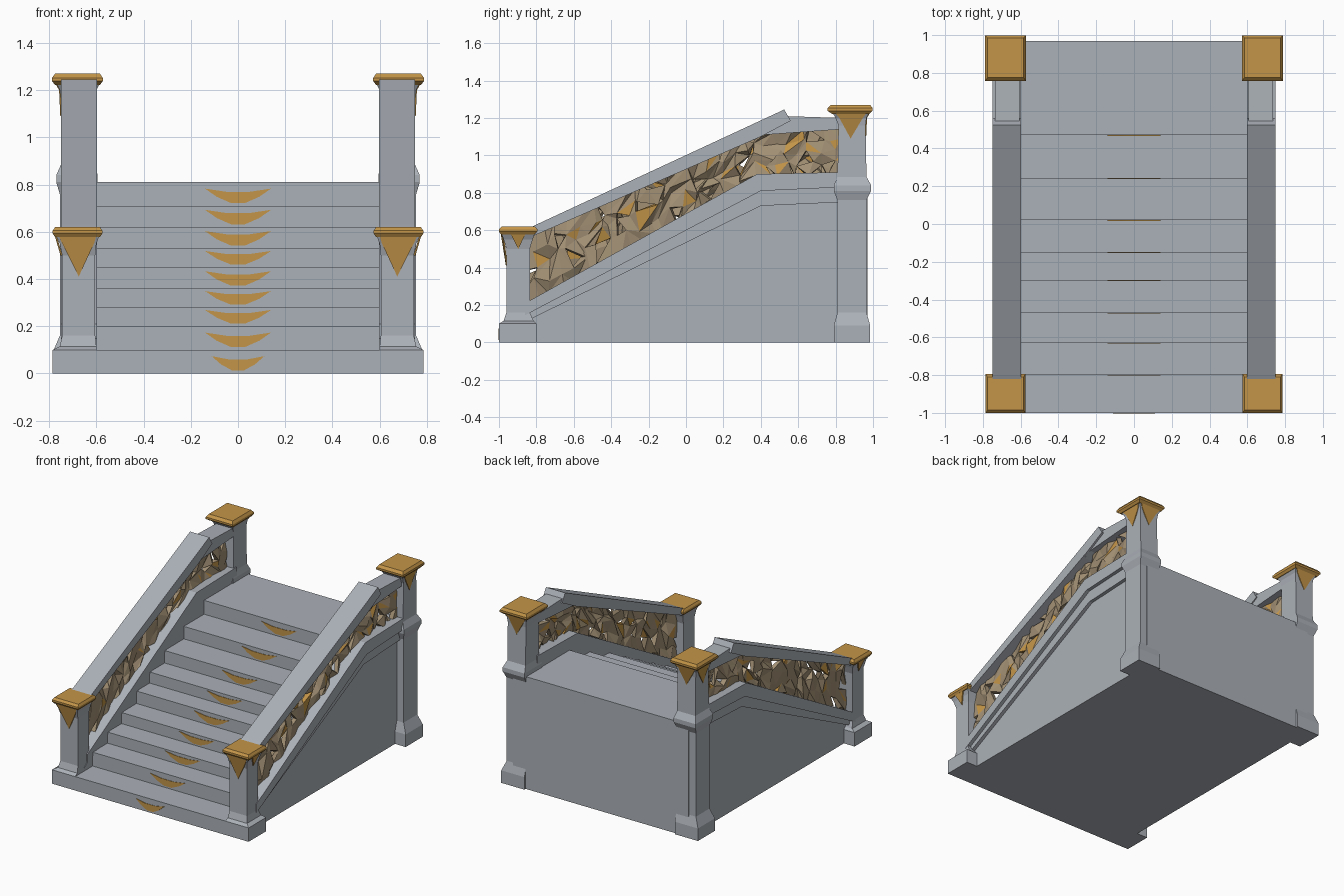
import bpy, bmesh, random

if "Cube" in bpy.data.objects:
    bpy.data.objects.remove(bpy.data.objects["Cube"])

random.seed(7)


def material(name, rgb):
    m = bpy.data.materials.new(name)
    m.diffuse_color = (*rgb, 1)
    m.use_nodes = True
    m.node_tree.nodes["Principled BSDF"].inputs["Base Color"].default_value = m.diffuse_color
    return m


STONE = material("grey stone", (0.41, 0.44, 0.48))
GOLD = material("old gold", (0.55, 0.30, 0.065))
TAN = material("tan lattice", (0.37, 0.285, 0.18))


def finish(name, bm, *mats):
    bmesh.ops.recalc_face_normals(bm, faces=bm.faces)
    me = bpy.data.meshes.new(name)
    bm.to_mesh(me)
    bm.free()
    for m in mats:
        me.materials.append(m)
    ob = bpy.data.objects.new(name, me)
    bpy.context.collection.objects.link(ob)
    return ob


def prism(name, base, shift, mat):
    """Extrude a flat outline of 3D points along a vector."""
    bm = bmesh.new()
    f = bm.faces.new([bm.verts.new(p) for p in base])
    r = bmesh.ops.extrude_face_region(bm, geom=[f])
    vs = [v for v in r["geom"] if isinstance(v, bmesh.types.BMVert)]
    bmesh.ops.translate(bm, verts=vs, vec=shift)
    if not any(g.is_valid and len(g.link_faces) < 2 for g in bm.edges):
        pass
    else:
        bm.faces.new(bm.verts[:len(base)])
    return finish(name, bm, mat)


def side_prism(name, prof, x0, x1, s, mat=STONE):
    return prism(name, [(s * x0, y, z) for y, z in prof], (s * (x1 - x0), 0, 0), mat)


def loft(name, rings, s, mat):
    """Stack of rectangles: (z, x0, x1, y0, y1)."""
    bm = bmesh.new()
    loops = []
    for z, x0, x1, y0, y1 in rings:
        loops.append([bm.verts.new((s * x, y, z)) for x, y in
                      ((x0, y0), (x1, y0), (x1, y1), (x0, y1))])
    bm.faces.new(loops[0])
    bm.faces.new(loops[-1])
    for a, b in zip(loops, loops[1:]):
        for i in range(4):
            j = (i + 1) % 4
            bm.faces.new((a[i], a[j], b[j], b[i]))
    return finish(name, bm, mat)


# Staircase: stepped profile
step_y = [-1.0, -0.8, -0.63, -0.47, -0.30, -0.15, 0.02, 0.24, 0.47]
step_z = [0.10, 0.20, 0.28, 0.36, 0.45, 0.53, 0.62, 0.71, 0.81]
profile = [(-1.0, 0.0)]
for i, (y, z) in enumerate(zip(step_y, step_z)):
    if i:
        profile.append((y, step_z[i - 1]))
    profile.append((y, z))
profile += [(0.97, 0.81), (0.97, 0.0)]
side_prism("steps", profile, -0.61, 0.61, 1)

# Gold ornament plates on the risers
shape = [(-0.14, .86), (-0.05, .70), (0.05, .70), (0.14, .86),
         (0.09, .45), (0.03, .14), (-0.03, .14), (-0.09, .45)]
for i, (y, z) in enumerate(zip(step_y, step_z)):
    z0 = step_z[i - 1] if i else 0.0
    h = min(z - z0, 0.085)
    w = 1.0 if i else 0.8
    prism("riser_ornament", [(x * w, y + 0.002, z0 + t * h) for x, t in shape],
          (0, -0.005, 0), GOLD)

for s in (-1, 1):
    # Side wall and stepped string mouldings
    side_prism("side_wall", [(-0.9, 0), (0.97, 0), (0.97, 0.81), (0.4, 0.81),
                             (-0.83, 0.17), (-0.9, 0.12)], 0.6, 0.70, s)
    side_prism("string_lower", [(-0.86, 0.11), (0.4, 0.73), (0.84, 0.75),
                                (0.84, 0.85), (0.39, 0.83), (-0.86, 0.17)],
               0.6, 0.725, s)
    side_prism("string_upper", [(-0.86, 0.145), (0.4, 0.81), (0.84, 0.83),
                                (0.84, 0.91), (0.38, 0.90), (-0.86, 0.21)],
               0.597, 0.75, s)

    # Handrail: sloping part and level part
    side_prism("hand_rail", [(-0.86, 0.55), (0.40, 1.10), (0.56, 1.185),
                             (0.525, 1.245), (-0.80, 0.63), (-0.86, 0.60)],
               0.597, 0.75, s)
    side_prism("level_rail", [(0.36, 1.08), (0.42, 1.11), (0.84, 1.14),
                              (0.84, 1.20), (0.52, 1.21), (0.38, 1.15)],
               0.605, 0.735, s)

    # Crumpled openwork infill between string and rail
    bm = bmesh.new()
    cols, rows = 30, 4
    grid = []
    for c in range(cols + 1):
        y = -0.85 + 1.68 * c / cols
        lo = 0.20 + (min(y, 0.38) + 0.86) * 0.556
        hi = 0.57 + (min(y, 0.40) + 0.86) * 0.436 + max(0, y - 0.40) * 0.09
        col = []
        for r in range(rows + 1):
            edge = r in (0, rows)
            z = lo + (hi - lo) * r / rows
            jy = random.uniform(-0.03, 0.03) if 0 < c < cols else 0
            jz = 0 if edge else random.uniform(-0.03, 0.03)
            x = 0.675 + random.uniform(-0.022, 0.022)
            col.append(bm.verts.new((s * x, y + jy, z + jz)))
        grid.append(col)
    for c in range(cols):
        for r in range(rows):
            a, b, d, e = grid[c][r], grid[c + 1][r], grid[c + 1][r + 1], grid[c][r + 1]
            tris = ((a, b, d), (a, d, e)) if random.random() < .5 else ((a, b, e), (b, d, e))
            for t in tris:
                if random.random() > 0.09:
                    f = bm.faces.new(t)
                    f.material_index = int(random.random() < 0.10)
    panel = finish("rail_infill", bm, TAN, GOLD)
    mod = panel.modifiers.new("thickness", 'SOLIDIFY')
    mod.thickness = 0.035
    mod.offset = 0

    # Front post: base block, shaft, flare, gold cap
    loft("front_post", [(0, .60, .785, -1.0, -.80), (.10, .60, .785, -1.0, -.80),
                        (.115, .60, .755, -.975, -.815), (.16, .605, .745, -.96, -.835),
                        (.50, .605, .745, -.96, -.835), (.55, .60, .755, -.975, -.82),
                        (.59, .585, .775, -.99, -.805)], s, STONE)
    loft("front_cap", [(.578, .585, .775, -.99, -.81), (.592, .575, .785, -1.0, -.795),
                       (.605, .575, .785, -1.0, -.795),
                       (.62, .585, .775, -.985, -.81)], s, GOLD)

    # Back post: base, lower pier, middle moulding, upper shaft, gold cap
    loft("back_post", [(0, .60, .785, .79, .985), (.09, .60, .785, .79, .985),
                       (.16, .60, .755, .81, .965), (.76, .60, .755, .81, .965),
                       (.81, .595, .77, .79, .99), (.84, .595, .77, .79, .99),
                       (.885, .605, .75, .81, .965), (1.16, .605, .75, .815, .96),
                       (1.20, .60, .755, .80, .965), (1.24, .58, .775, .775, .985)],
         s, STONE)
    loft("back_cap", [(1.222, .585, .775, .78, .98), (1.238, .573, .788, .757, .998),
                      (1.252, .573, .788, .757, .998), (1.27, .585, .775, .775, .985)],
         s, GOLD)

    # Gold pointed drops under the caps (follow flare and shaft)
    prism("front_drop", [(s * .60, -.991, .585), (s * .76, -.991, .585),
                         (s * .745, -.978, .55), (s * .675, -.963, .41),
                         (s * .61, -.978, .55)], (0, .008, 0), GOLD)
    prism("front_side_drop", [(s * .777, -.94, .585), (s * .777, -.855, .585),
                              (s * .752, -.897, .50)], (s * -.008, 0, 0), GOLD)
    prism("back_side_drop", [(s * .778, .79, 1.235), (s * .778, .97, 1.235),
                             (s * .758, .945, 1.20), (s * .753, .88, 1.09),
                             (s * .758, .82, 1.20)], (s * -.008, 0, 0), GOLD)
    prism("back_drop", [(s * .59, .988, 1.235), (s * .765, .988, 1.235),
                        (s * .74, .968, 1.20), (s * .678, .963, 1.09),
                        (s * .615, .968, 1.20)], (0, -.008, 0), GOLD)
